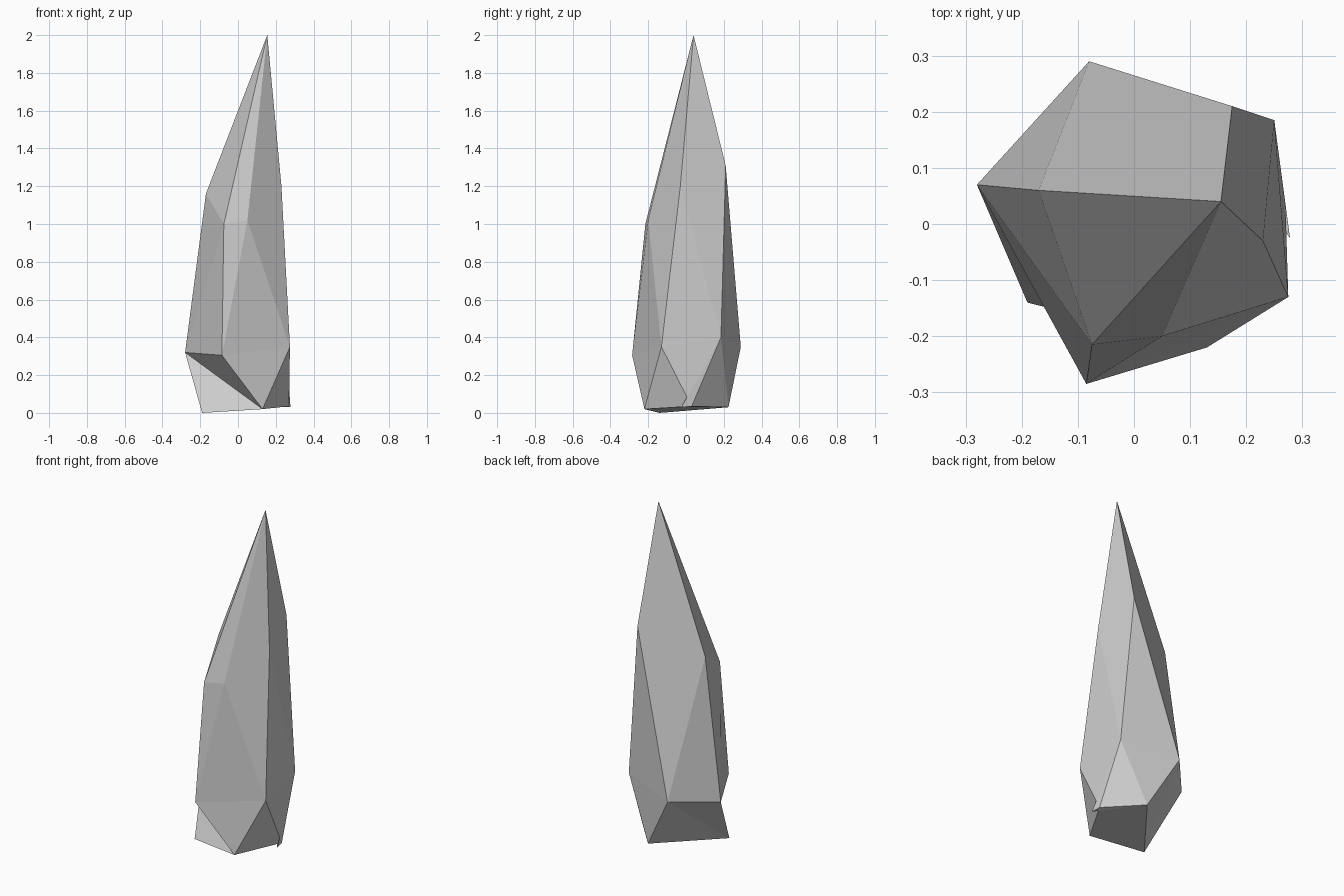
import bpy
import bmesh

cube = bpy.data.objects.get("Cube")
if cube:
    bpy.data.objects.remove(cube, do_unlink=True)

# One flat stone colour
stone = bpy.data.materials.new("grey_stone")
stone.use_nodes = True
colour = (0.6, 0.6, 0.6, 1)
stone.diffuse_color = colour
stone.node_tree.nodes["Principled BSDF"].inputs["Base Color"].default_value = colour


def add_triangle(bm, *corners):
    """Add a facet unless two of its corners coincide."""
    if len(set(corners)) == len(corners):
        bm.faces.new(corners)


def add_band(bm, ring, next_ring):
    """Join two rings of corners with a zigzag of triangular facets."""
    for i in range(len(ring)):
        j = (i + 1) % len(ring)
        add_triangle(bm, ring[i], next_ring[i], ring[j])
        add_triangle(bm, next_ring[i], next_ring[j], ring[j])


def finish(bm, name):
    """Turn the facets into a flat shaded object."""
    bmesh.ops.recalc_face_normals(bm, faces=bm.faces[:])
    mesh = bpy.data.meshes.new(name)
    bm.to_mesh(mesh)
    bm.free()
    mesh.materials.append(stone)
    bpy.context.collection.objects.link(bpy.data.objects.new(name, mesh))


# Corners shared by the shard and its chip
waist_corner = (.25, .185, .4)
base_right = (.27, .03, .035)
base_back = (.095, .225, .03)

# Crystal shard: rings run left, front, right, back
bm = bmesh.new()
tip = bm.verts.new((.155, .04, 2))
shoulder = [bm.verts.new(p) for p in (
    (-.17, .06, 1.16), (-.075, -.215, 1), (.05, -.2, 1.02),
    (.23, -.03, 1.2), (.175, .21, 1.31))]
waist = [bm.verts.new(p) for p in (
    (-.28, .07, .32), (-.085, -.285, .305), (.275, -.13, .35),
    waist_corner, (-.08, .29, .35))]
left, front, right, back = [bm.verts.new(p) for p in (
    (-.19, -.14, 0), (.13, -.22, .02), base_right, base_back)]

# Pointed cap, long sides, tapered foot and underside
add_band(bm, [tip] * len(shoulder), shoulder)
add_band(bm, shoulder, waist)
add_band(bm, [left, front, front, right, back], waist)
add_triangle(bm, left, back, front)
add_triangle(bm, front, back, right)
finish(bm, "crystal_shard")

# Chipped sliver that overhangs the right side of the foot
bm = bmesh.new()
spur, upper, inner, rear = [bm.verts.new(p) for p in (
    (.278, -.025, .03), waist_corner, base_right, base_back)]
add_triangle(bm, upper, spur, inner)
add_triangle(bm, spur, rear, inner)
finish(bm, "base_chip")
